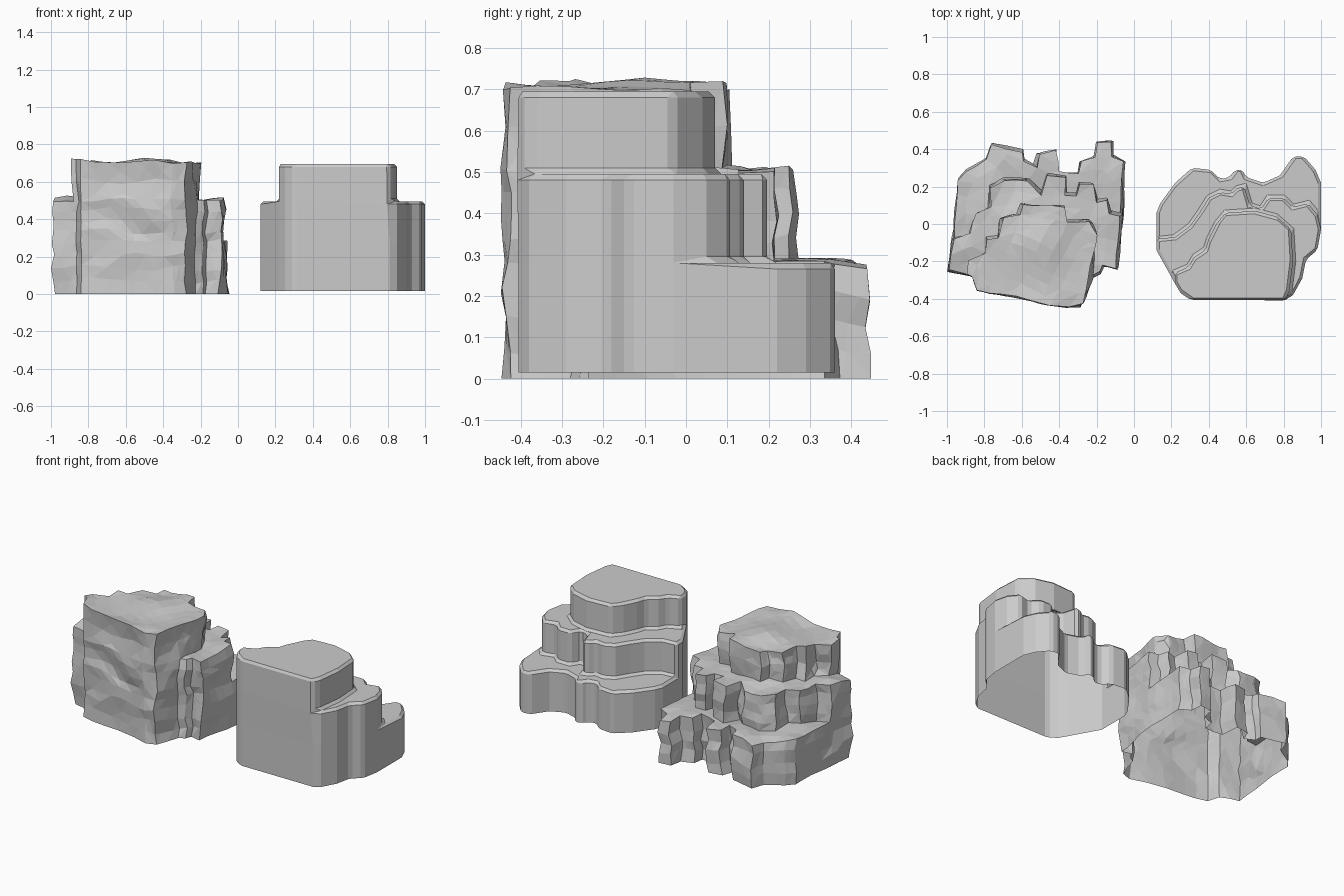
import bpy, bmesh
from mathutils import Vector, noise
from mathutils.geometry import delaunay_2d_cdt

if "Cube" in bpy.data.objects:
    bpy.data.objects.remove(bpy.data.objects["Cube"])


def inside(p, poly):
    """Even-odd test of a point against an outline."""
    hit = False
    for i, (bx, by) in enumerate(poly):
        ax, ay = poly[i - 1]
        if (ay > p.y) != (by > p.y) and p.x < (bx - ax) * (p.y - ay) / (by - ay) + ax:
            hit = not hit
    return hit


def stepped_rock(name, outlines, z0, tops):
    """Terraced shell, open below: each cell of the plan rises to its highest tier."""
    pts, edges = [], []
    for o in outlines:
        s, n = len(pts), len(o)
        pts += [Vector(p) for p in o]
        edges += [(s + i, s + (i + 1) % n) for i in range(n)]
    co, _, tris, *_ = delaunay_2d_cdt(pts, edges, [], 0, .002)
    levels = [z0] + tops
    bm = bmesh.new()
    grid = {}

    def vert(i, k):
        if (i, k) not in grid:
            grid[i, k] = bm.verts.new((co[i].x, co[i].y, levels[k]))
        return grid[i, k]

    border = {}
    for t in tris:
        c = sum((co[i] for i in t), Vector((0, 0))) / len(t)
        k = max([j + 1 for j, o in enumerate(outlines) if inside(c, o)], default=0)
        if k:
            bm.faces.new([vert(i, k) for i in t])
        for a, b in zip(t, t[1:] + t[:1]):
            border[a, b] = k
    # risers between cells of different height
    for (a, b), k in border.items():
        for j in range(border.get((b, a), 0), k):
            bm.faces.new((vert(a, j), vert(b, j), vert(b, j + 1), vert(a, j + 1)))
    bmesh.ops.dissolve_limit(bm, angle_limit=.025, verts=bm.verts, edges=bm.edges)
    ob = bpy.data.objects.new(name, bpy.data.meshes.new(name))
    bpy.context.collection.objects.link(ob)
    return ob, bm


# smooth rock: front walls run from the left side to the right side
front = [(.22, -.32), (.25, -.37), (.30, -.405), (.81, -.405)]
right = [(.85, -.38), (.90, -.29), (.92, -.19), (.98, -.14), (1, -.03)]
low = [(.12, .06), (.12, -.08), (.12, -.14)] + front + right + [
    (1, .22), (.97, .29), (.91, .36), (.85, .36), (.78, .26), (.69, .22),
    (.6, .25), (.58, .29), (.54, .29), (.51, .25), (.46, .24), (.41, .29),
    (.31, .30), (.22, .22), (.14, .11)]
mid = [(.12, -.08), (.12, -.14)] + front + right + [
    (.98, .05), (.93, .11), (.85, .09), (.80, .14), (.72, .14), (.68, .08),
    (.62, .10), (.59, .20), (.55, .19), (.52, .16), (.46, .17), (.40, .14),
    (.35, .06), (.30, -.01), (.22, -.07)]
high = [(.22, -.26)] + front + [
    (.83, -.36), (.85, -.2), (.84, -.03), (.76, .04), (.65, .07), (.49, .06),
    (.44, .0), (.40, -.08), (.38, -.14), (.32, -.18), (.29, -.23)]
smooth, bm = stepped_rock("smooth_stepped_rock", [low, mid, high], .015, [.28, .495, .695])
bm.to_mesh(smooth.data)
bm.free()
bev = smooth.modifiers.new("worn_edges", 'BEVEL')
bev.width, bev.segments, bev.use_clamp_overlap = .015, 1, False
bev.limit_method, bev.angle_limit = 'ANGLE', .6

# rough rock
front = [(-.86, -.28), (-.84, -.35), (-.55, -.40), (-.35, -.445), (-.28, -.43), (-.23, -.28)]
right = [(-.19, -.26), (-.17, -.22), (-.09, -.23)]
low = [(-.99, -.25)] + front + right + [
    (-.07, .05), (-.05, .33), (-.11, .36), (-.12, .44), (-.20, .44), (-.21, .36),
    (-.29, .34), (-.30, .27), (-.41, .28), (-.42, .39), (-.51, .37), (-.53, .30),
    (-.60, .34), (-.60, .39), (-.76, .43), (-.80, .35), (-.90, .29), (-.94, .24),
    (-.966, -.08)]
mid = [(-.99, -.25)] + front + right + [
    (-.07, .05), (-.13, .07), (-.14, .14), (-.20, .13), (-.22, .22), (-.29, .22),
    (-.30, .16), (-.36, .16), (-.37, .25), (-.47, .27), (-.50, .17), (-.57, .24),
    (-.69, .24), (-.77, .20), (-.77, .09), (-.84, .05), (-.88, -.06), (-.966, -.08)]
high = [(-.89, -.27)] + front + [
    (-.21, -.06), (-.24, .02), (-.36, .02), (-.37, .09), (-.60, .11), (-.62, .05),
    (-.71, .03), (-.73, -.07), (-.79, -.08), (-.80, -.16), (-.88, -.20)]
rough, bm = stepped_rock("rough_stepped_rock", [low, mid, high], 0, [.28, .505, .71])

# break the rough rock into small facets and shake them
bmesh.ops.triangulate(bm, faces=bm.faces)
for limit in (.4, .2, .11):
    long_edges = [e for e in bm.edges if e.calc_length() > limit]
    bmesh.ops.subdivide_edges(bm, edges=long_edges, cuts=1)
    bmesh.ops.triangulate(bm, faces=bm.faces)
for v in bm.verts:
    p = v.co.copy()
    d = noise.noise_vector(Vector((p.x * 5, p.y * 5, p.z * 9)) + Vector((3.1, 7.7, 1.3)))
    v.co += Vector((d.x * .025, d.y * .025, d.z * .035 if p.z > .01 else 0))
    v.co.x = max(v.co.x, -1)
    v.co.z = max(v.co.z, 0)
bm.to_mesh(rough.data)
bm.free()
